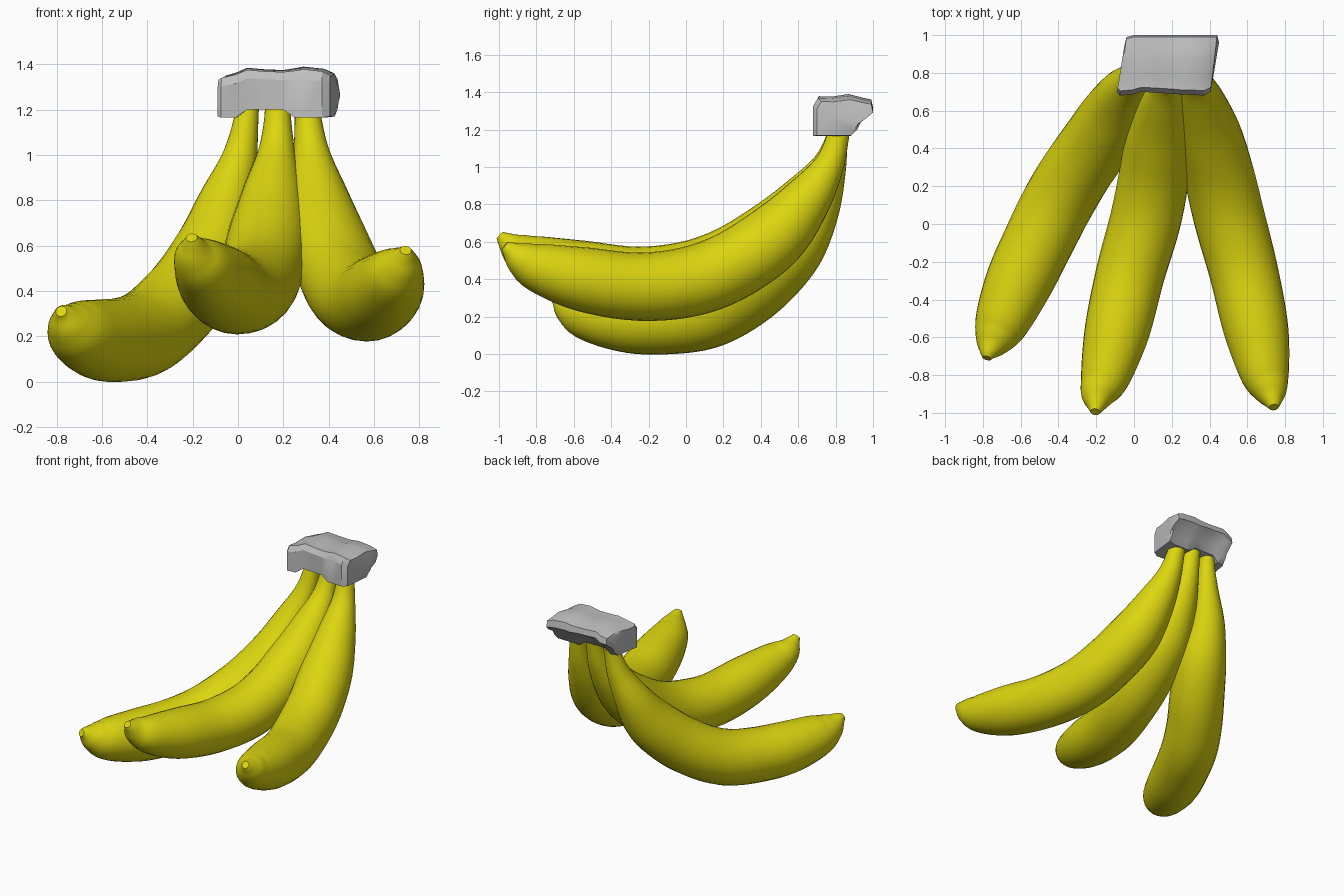
import bpy, math
from mathutils import Vector

cube = bpy.data.objects.get("Cube")
if cube:
    bpy.data.objects.remove(cube, do_unlink=True)


def material(name, colour):
    m = bpy.data.materials.new(name)
    m.use_nodes = True
    m.diffuse_color = colour
    m.node_tree.nodes["Principled BSDF"].inputs["Base Color"].default_value = colour
    return m


yellow = material("banana_yellow", (0.72, 0.67, 0.005, 1))
grey = material("stem_grey", (0.52, 0.52, 0.52, 1))


def loft(name, rings, mat, angle):
    """Skin a row of equal rings and close both ends."""
    n = len(rings[0])
    verts = [p for ring in rings for p in ring]
    faces = [tuple(range(n))[::-1], tuple(range(len(verts) - n, len(verts)))]
    for r in range(len(rings) - 1):
        for i in range(n):
            j = (i + 1) % n
            faces.append((r * n + i, r * n + j, r * n + n + j, r * n + n + i))
    mesh = bpy.data.meshes.new(name)
    mesh.from_pydata(verts, [], faces)
    mesh.materials.append(mat)
    ob = bpy.data.objects.new(name, mesh)
    bpy.context.collection.objects.link(ob)
    bpy.ops.object.select_all(action='DESELECT')
    ob.select_set(True)
    bpy.context.view_layer.objects.active = ob
    bpy.ops.object.mode_set(mode='EDIT')
    bpy.ops.mesh.select_all(action='SELECT')
    bpy.ops.mesh.normals_make_consistent(inside=False)
    bpy.ops.object.mode_set(mode='OBJECT')
    bpy.ops.object.shade_smooth_by_angle(angle=math.radians(angle))
    return ob


def spline(points, steps):
    """Smooth curve through points of any dimension."""
    p = [Vector(q) for q in points]
    p = [2 * p[0] - p[1]] + p + [2 * p[-1] - p[-2]]
    out = []
    for a, b, c, d in zip(p, p[1:], p[2:], p[3:]):
        for k in range(steps):
            t = k / steps
            out.append(0.5 * (2 * b + (c - a) * t + (2 * a - 5 * b + 4 * c - d) * t ** 2
                              + (3 * b - a - 3 * c + d) * t ** 3))
    return out + [p[-2]]


def banana(name, path, sides=28):
    """Path points are x, y, z, radius, from tip to stem."""
    pts = spline(path, 5)
    rings = []
    for i, p in enumerate(pts):
        tan = (pts[min(i + 1, len(pts) - 1)] - pts[max(i - 1, 0)]).to_3d().normalized()
        u = tan.cross(Vector((1, 0, 0))).normalized()
        v = tan.cross(u)
        angles = [2 * math.pi * k / sides for k in range(sides)]
        rings.append([p.to_3d() + p.w * (u * math.cos(a) + v * math.sin(a)) for a in angles])
    return loft(name, rings, yellow, 50)


# Side profile shared by the two upper bananas: y, z, radius
profile = [(-.97, .58, .025), (-.94, .555, .05), (-.88, .51, .095), (-.78, .46, .134),
           (-.55, .4, .172), (-.25, .36, .182), (.03, .39, .188), (.26, .48, .186),
           (.48, .635, .175), (.65, .83, .13), (.76, 1.0, .083), (.81, 1.15, .06),
           (.83, 1.27, .055)]
right_x = [.74, .735, .72, .69, .645, .58, .505, .45, .39, .35, .325, .31, .3]
middle_x = [-.205, -.2, -.19, -.15, -.09, -.02, .06, .105, .135, .155, .17, .175, .175]

banana("left_banana", [(x, y, z, r) for x, (y, z, r) in zip(right_x, profile)])
# The middle banana sits a little higher and further forward at its tip
banana("middle_banana", [(x, y - .025 * (1 - i / 12), z + .055 * (1 - i / 12), r)
                         for i, (x, (y, z, r)) in enumerate(zip(middle_x, profile))])
banana("right_banana", [
    (-.78, -.71, .31, .025), (-.77, -.68, .295, .05), (-.745, -.62, .255, .1),
    (-.7, -.52, .215, .145), (-.61, -.31, .185, .178), (-.51, -.1, .185, .186),
    (-.41, .1, .215, .19), (-.31, .27, .295, .188), (-.2, .43, .42, .185),
    (-.11, .58, .585, .17), (-.055, .7, .785, .125), (.005, .775, .98, .08),
    (.035, .81, 1.15, .055), (.045, .83, 1.27, .05)])

# Torn crown joining the stems: a cross-section in depth and height, as fractions
section = [(0, 0), (0, .75), (.08, .95), (.3, .94), (.58, 1), (.78, .93),
           (.97, .87), (1, .64), (.78, .36), (.72, .17), (.62, 0)]
# Stations: x, front, back, bottom, top, lean of the station with depth
stations = [(-.09, .7, .95, 1.17, 1.34, .04), (-.075, .68, .99, 1.165, 1.35, .035),
            (-.01, .685, 1.0, 1.165, 1.365, .01), (.04, .7, 1.0, 1.2, 1.385, 0),
            (.12, .695, 1.0, 1.2, 1.378, 0), (.2, .69, 1.0, 1.2, 1.375, 0),
            (.25, .685, 1.0, 1.165, 1.383, 0), (.29, .685, 1.0, 1.165, 1.39, 0),
            (.37, .68, 1.0, 1.165, 1.38, .02), (.405, .7, 1.0, 1.17, 1.36, .035),
            (.42, .78, .96, 1.2, 1.29, .03)]
rings = []
for x, y0, y1, z0, z1, lean in stations:
    rings.append([(x + lean * u, y0 + (y1 - y0) * u, z0 + (z1 - z0) * v) for u, v in section])
loft("stem_crown", rings, grey, 30)
